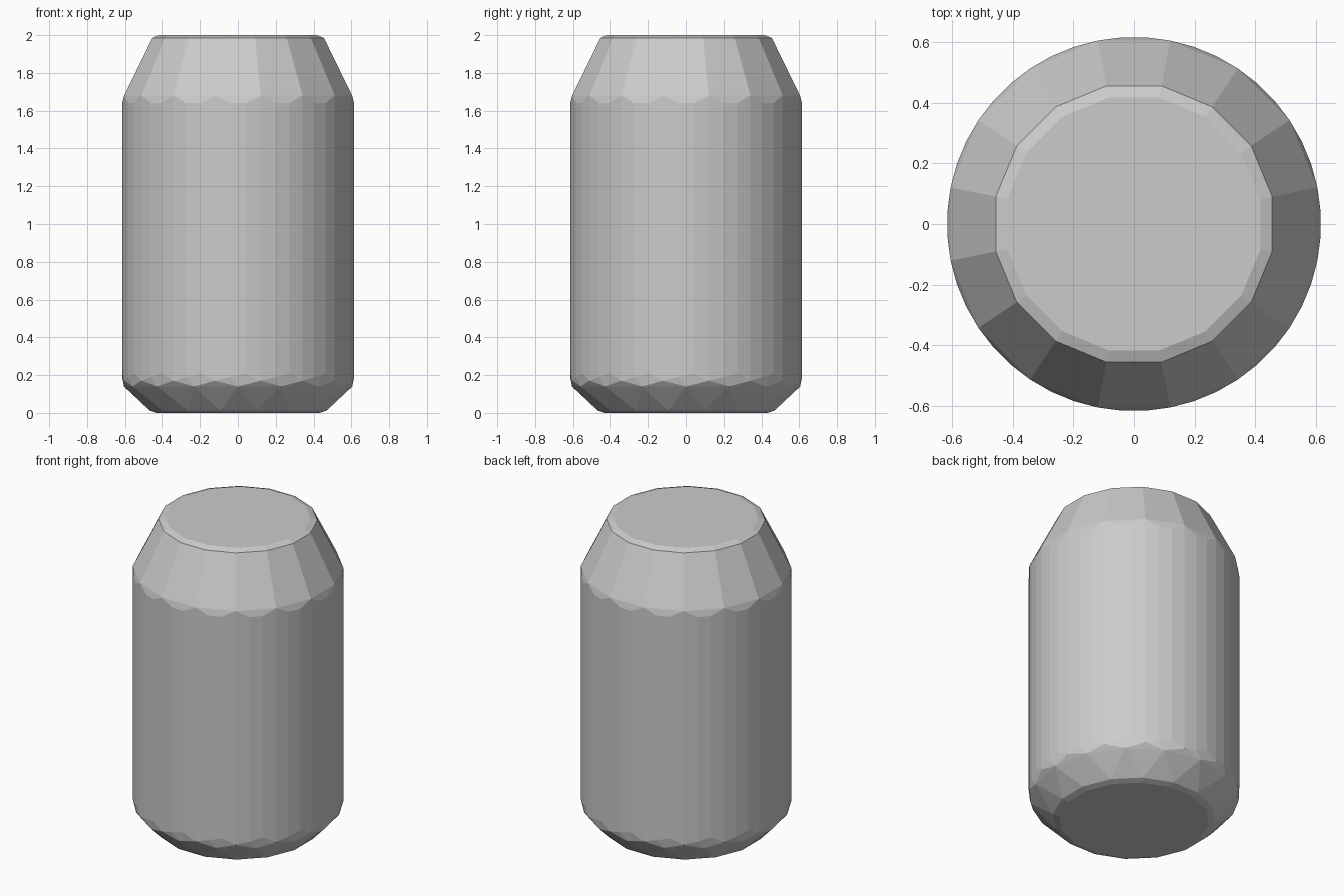
import bpy
import bmesh
import math

cube = bpy.data.objects.get("Cube")
if cube:
    bpy.data.objects.remove(cube, do_unlink=True)

# Plain grey metal
grey = bpy.data.materials.new("grey metal")
grey.use_nodes = True
color = (0.6, 0.6, 0.6, 1)
grey.diffuse_color = color
grey.node_tree.nodes["Principled BSDF"].inputs["Base Color"].default_value = color

COARSE, FINE = 16, 48
bm = bmesh.new()


def ring(count, radius, offset, height):
    """Add a ring of points; height is a function of the point index."""
    for i in range(count):
        a = math.tau * (i + offset) / count
        bm.verts.new((radius * math.cos(a), radius * math.sin(a), height(i)))


# Bottom: flat base, small rounded lip, coarse chamfer
ring(COARSE, 0.44, 0.5, lambda i: 0.0)
ring(COARSE, 0.478, 0.5, lambda i: 0.012)
ring(COARSE, 0.605, 0.0, lambda i: 0.14)

# Body wall: fine facets with uneven ends where they meet the chamfers
ring(FINE, 0.616, 1.5, lambda i: 0.17 + 0.02 * (i % 3))
ring(FINE, 0.616, 1.5, lambda i: 1.68 if i % 3 == 0 else 1.64)

# Top: coarse shoulder up to the rim, then the flat lid
ring(COARSE, 0.464, 0.5, lambda i: 1.985)
ring(COARSE, 0.425, 0.5, lambda i: 2.0)

# Skin the rings and merge the coplanar triangles
bmesh.ops.convex_hull(bm, input=bm.verts[:])
bmesh.ops.dissolve_limit(bm, angle_limit=math.radians(0.5),
                         verts=bm.verts[:], edges=bm.edges[:])
bmesh.ops.recalc_face_normals(bm, faces=bm.faces[:])

mesh = bpy.data.meshes.new("can_body")
bm.to_mesh(mesh)
bm.free()
mesh.materials.append(grey)
can = bpy.data.objects.new("can_body", mesh)
bpy.context.collection.objects.link(can)
